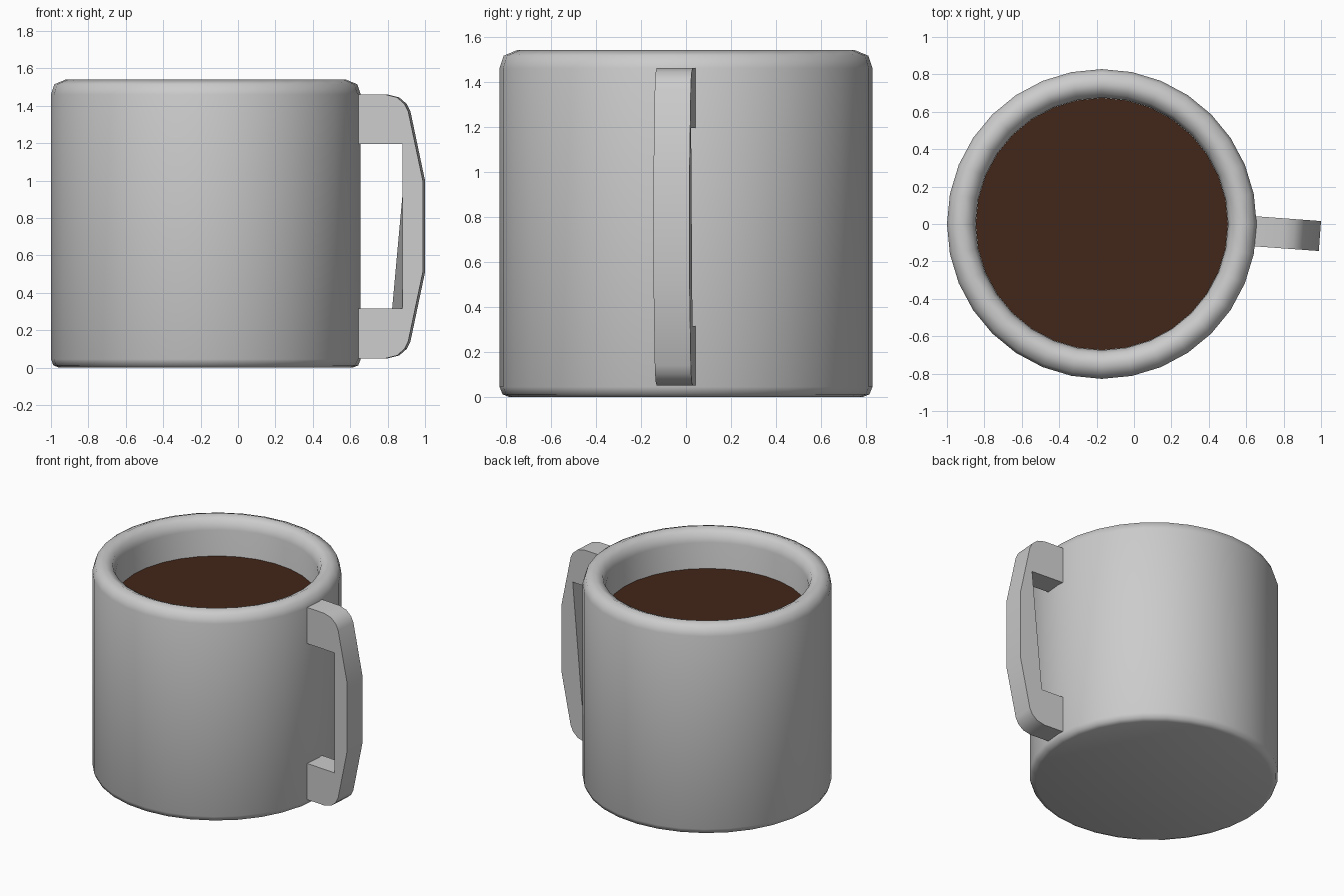
import bpy, bmesh, math

if "Cube" in bpy.data.objects:
    bpy.data.objects.remove(bpy.data.objects["Cube"])

CX, SIDES = -0.172, 32


def finish(name, bm, angle):
    bmesh.ops.recalc_face_normals(bm, faces=bm.faces)
    mesh = bpy.data.meshes.new(name)
    bm.to_mesh(mesh)
    bm.free()
    ob = bpy.data.objects.new(name, mesh)
    bpy.context.collection.objects.link(ob)
    bpy.ops.object.select_all(action='DESELECT')
    ob.select_set(True)
    bpy.context.view_layer.objects.active = ob
    bpy.ops.object.shade_smooth_by_angle(angle=math.radians(angle))
    return ob


def lathe(name, profile, angle):
    """Revolve (radius, z) points around the mug axis and cap both ends."""
    bm = bmesh.new()
    rings = []
    for r, z in profile:
        rings.append([bm.verts.new((CX + r * math.cos(2 * math.pi * i / SIDES),
                                    r * math.sin(2 * math.pi * i / SIDES), z))
                      for i in range(SIDES)])
    for a, b in zip(rings, rings[1:]):
        for i in range(SIDES):
            j = (i + 1) % SIDES
            bm.faces.new((a[i], a[j], b[j], b[i]))
    bm.faces.new(rings[0][::-1])
    bm.faces.new(rings[-1])
    return finish(name, bm, angle)


# Mug body: outer wall, rounded rim, inner wall and floor
lathe("mug_body", [(0.785, 0), (0.815, 0.012), (0.828, 0.045), (0.828, 1.46),
                   (0.81, 1.515), (0.75, 1.54), (0.695, 1.515), (0.675, 1.45),
                   (0.675, 0.12)], 50)

# Coffee surface
coffee = lathe("coffee", [(0.674, 1.22), (0.674, 1.26)], 30)
mat = bpy.data.materials.new("coffee_brown")
mat.diffuse_color = (0.055, 0.019, 0.009, 1)
mat.use_nodes = True
mat.node_tree.nodes["Principled BSDF"].inputs["Base Color"].default_value = mat.diffuse_color
coffee.data.materials.append(mat)

# Handle: C-shaped outline, slightly turned, with a skewed inner grip
MID = 0.755
upper = [(0.60, 1.46), (0.79, 1.46), (0.85, 1.445), (0.89, 1.41),
         (0.91, 1.37), (0.988, 1.0)]
outer = upper + [(x, 2 * MID - z) for x, z in reversed(upper)]
front_inner = [(0.60, 0.315), (0.88, 0.315), (0.88, 1.195), (0.60, 1.195)]
back_inner = [(0.60, 0.315), (0.812, 0.315), (0.892, 1.195), (0.60, 1.195)]


def handle_ring(bm, points, dx, dy):
    return [bm.verts.new((x + dx, -0.12 - 0.073 * (x - 0.655) + dy, z))
            for x, z in points]


bm = bmesh.new()
front = handle_ring(bm, outer + front_inner, 0, 0)
back = handle_ring(bm, outer + back_inner, 0.012, 0.16)
bm.faces.new(front)
bm.faces.new(back[::-1])
for i in range(len(front)):
    j = (i + 1) % len(front)
    bm.faces.new((front[i], back[i], back[j], front[j]))
finish("handle", bm, 30)
